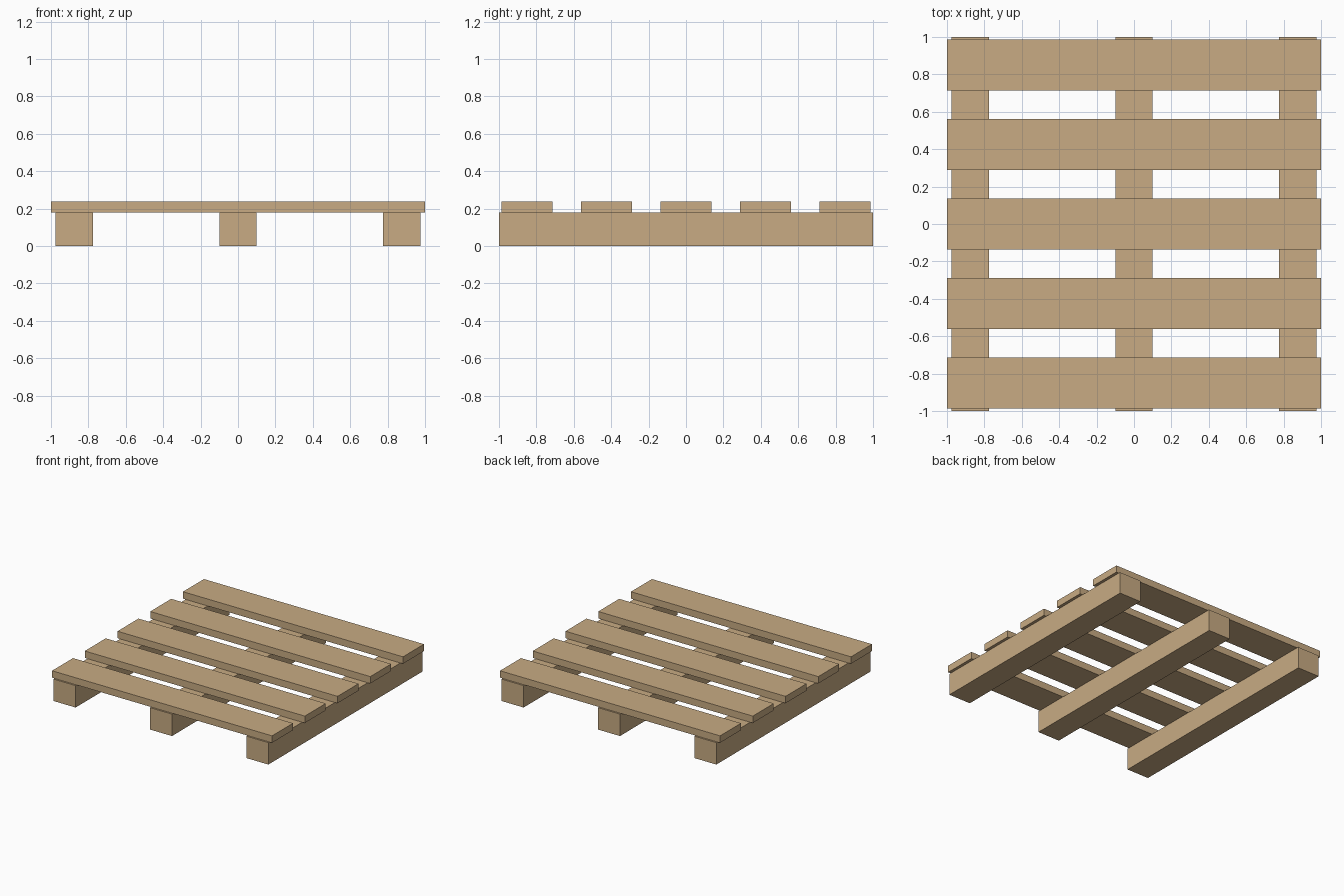
import bpy

if "Cube" in bpy.data.objects:
    bpy.data.objects.remove(bpy.data.objects["Cube"])

# Single flat wood colour
wood = bpy.data.materials.new("light_wood")
wood.diffuse_color = (0.578, 0.407, 0.227, 1)
wood.use_nodes = True
wood.node_tree.nodes["Principled BSDF"].inputs["Base Color"].default_value = wood.diffuse_color


def beam(name, centre, size):
    """Axis-aligned wooden box."""
    bpy.ops.mesh.primitive_cube_add(size=1, location=centre)
    obj = bpy.context.object
    obj.name = name
    obj.scale = size
    bpy.ops.object.transform_apply(location=False, rotation=False, scale=True)
    obj.data.materials.append(wood)


RUNNER_H, SLAT_H = 0.18, 0.057

# Three runners along y
for name, x in (("left", -0.876), ("middle", 0), ("right", 0.876)):
    beam(f"{name}_runner", (x, 0, RUNNER_H / 2), (0.2, 2, RUNNER_H))

# Five deck slats across x
for i in range(5):
    y = (i - 2) * 0.425
    beam(f"deck_slat_{i + 1}", (0, y, RUNNER_H + SLAT_H / 2), (2, 0.272, SLAT_H))
